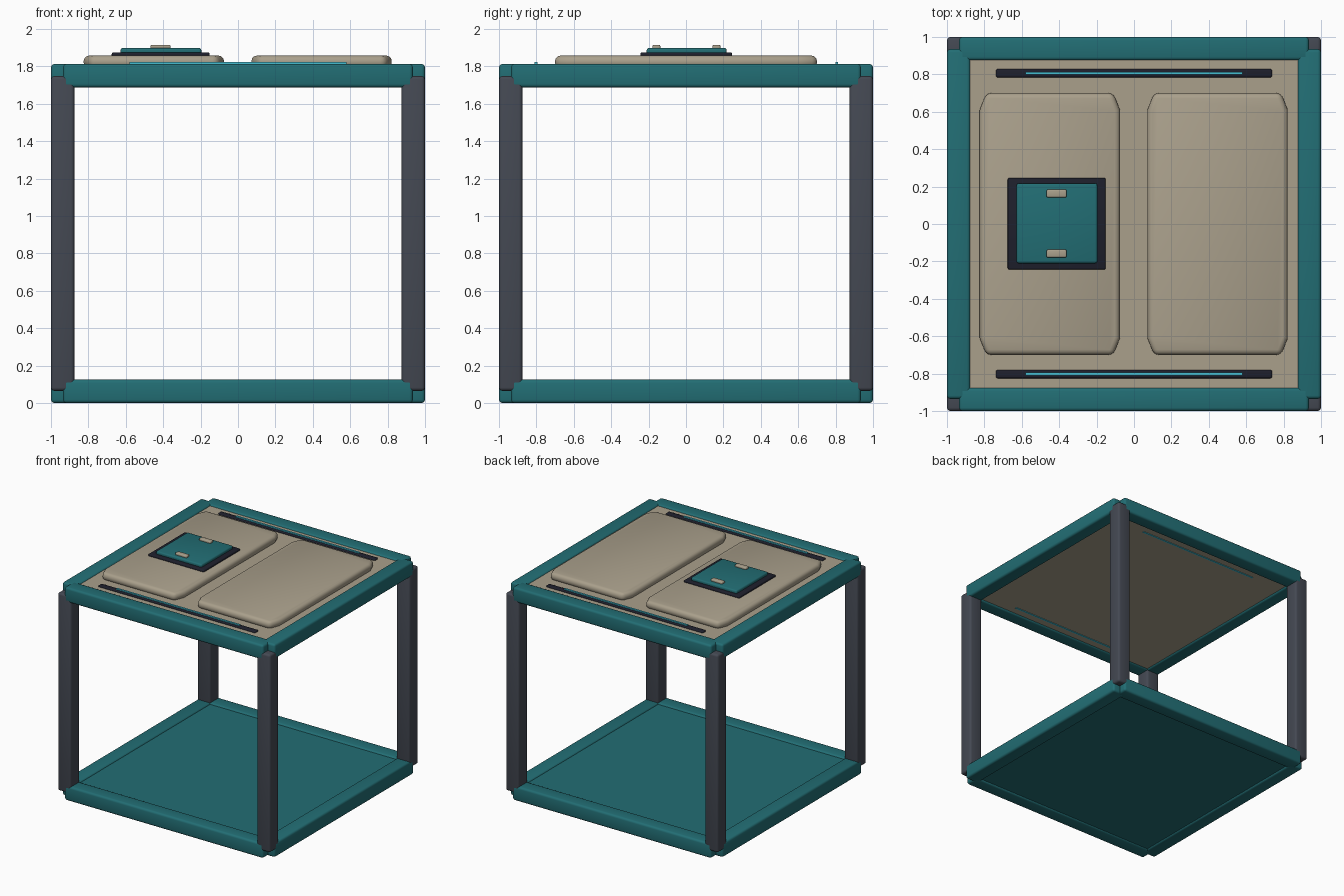
import bpy, bmesh
from mathutils import Vector

if "Cube" in bpy.data.objects:
    bpy.data.objects.remove(bpy.data.objects["Cube"])


def material(name, rgb):
    m = bpy.data.materials.new(name)
    m.diffuse_color = (*rgb, 1)
    m.use_nodes = True
    m.node_tree.nodes["Principled BSDF"].inputs["Base Color"].default_value = m.diffuse_color
    return m


TEAL = material("teal", (0.016, 0.155, 0.175))
STEEL = material("slate grey", (0.058, 0.066, 0.086))
TAN = material("warm tan", (0.40, 0.35, 0.26))
DARK = material("near black", (0.013, 0.014, 0.025))
CYAN = material("light cyan", (0.06, 0.51, 0.64))


def finish(obj, mat, bevel=0, segments=3):
    """Give the part its colour, bevel and smooth shading."""
    obj.data.materials.append(mat)
    bpy.context.view_layer.objects.active = obj
    obj.select_set(True)
    if bevel:
        mod = obj.modifiers.new("bevel", 'BEVEL')
        mod.width, mod.segments = bevel, segments
        bpy.ops.object.modifier_apply(modifier=mod.name)
    bpy.ops.object.shade_smooth_by_angle(angle=0.8)
    obj.select_set(False)
    return obj


def box(name, lo, hi, mat, bevel=0, segments=3):
    lo, hi = Vector(lo), Vector(hi)
    bm = bmesh.new()
    bmesh.ops.create_cube(bm, size=1)
    for v in bm.verts:
        v.co = (lo + hi) / 2 + v.co * (hi - lo)
    me = bpy.data.meshes.new(name)
    bm.to_mesh(me)
    bm.free()
    obj = bpy.data.objects.new(name, me)
    bpy.context.collection.objects.link(obj)
    return finish(obj, mat, bevel, segments)


def prism(name, outline, z0, z1, mat, bevel):
    bm = bmesh.new()
    face = bm.faces.new([bm.verts.new((x, y, z0)) for x, y in outline])
    up = bmesh.ops.extrude_face_region(bm, geom=[face])
    bmesh.ops.translate(bm, vec=(0, 0, z1 - z0),
                        verts=[g for g in up["geom"] if isinstance(g, bmesh.types.BMVert)])
    bmesh.ops.recalc_face_normals(bm, faces=bm.faces)
    me = bpy.data.meshes.new(name)
    bm.to_mesh(me)
    bm.free()
    obj = bpy.data.objects.new(name, me)
    bpy.context.collection.objects.link(obj)
    return finish(obj, mat, bevel)


T, END, TOP, R = 0.125, 0.935, 1.8125, 0.018   # beam size, beam half length, frame top, rounding

# horizontal frame beams, lower and upper rings
for level, z in (("lower", 0), ("upper", TOP - T)):
    for side, s in (("front", -1), ("back", 1)):
        y0, y1 = sorted((s, s * (1 - T)))
        box(f"{level}_{side}_beam", (-END, y0, z), (END, y1, z + T), TEAL, R)
    for side, s in (("left", -1), ("right", 1)):
        x0, x1 = sorted((s, s * (1 - T)))
        box(f"{level}_{side}_beam", (x0, -END, z), (x1, END, z + T), TEAL, R)

# corner posts, a hair inside the beams' outer faces
for xn, sx in (("left", -1), ("right", 1)):
    for yn, sy in (("front", -1), ("back", 1)):
        x0, x1 = sorted((sx * 0.9995, sx * 0.875))
        y0, y1 = sorted((sy * 0.9995, sy * 0.875))
        box(f"{yn}_{xn}_post", (x0, y0, 0.065), (x1, y1, 1.7475), STEEL, R)

# floor and roof plates, centred in the beam rings
box("floor_plate", (-0.89, -0.89, 0.0125), (0.89, 0.89, 0.1125), TEAL)
box("roof_plate", (-0.89, -0.89, 1.70), (0.89, 0.89, 1.80), TAN)

# raised roof panels with clipped corners
for name, c in (("left", -0.45), ("right", 0.447)):
    w, l, cx, cy = 0.375, 0.70, 0.035, 0.09
    outline = [(-w + cx, -l), (w - cx, -l), (w, -l + cy), (w, l - cy),
               (w - cx, l), (-w + cx, l), (-w, l - cy), (-w, -l + cy)]
    prism(f"{name}_roof_panel", [(c + x, y) for x, y in outline], 1.79, 1.857, TAN, 0.028)

# light bars: dark housing with a glowing strip running through the roof
for name, y in (("front", -0.803), ("back", 0.806)):
    box(f"{name}_light_housing", (-0.738, y - 0.022, 1.78), (0.738, y + 0.022, 1.813), DARK, 0.008)
    box(f"{name}_light_strip", (-0.58, y - 0.008, 1.695), (0.58, y + 0.008, 1.822), CYAN)

# roof hatch with two handles
box("hatch_frame", (-0.675, -0.243, 1.85), (-0.152, 0.247, 1.874), DARK, 0.008)
box("hatch_lid", (-0.628, -0.21, 1.86), (-0.196, 0.217, 1.898), TEAL, 0.012)
for name, y in (("front", -0.158), ("back", 0.163)):
    box(f"hatch_{name}_handle", (-0.468, y - 0.021, 1.89), (-0.36, y + 0.021, 1.915), TAN, 0.008)
